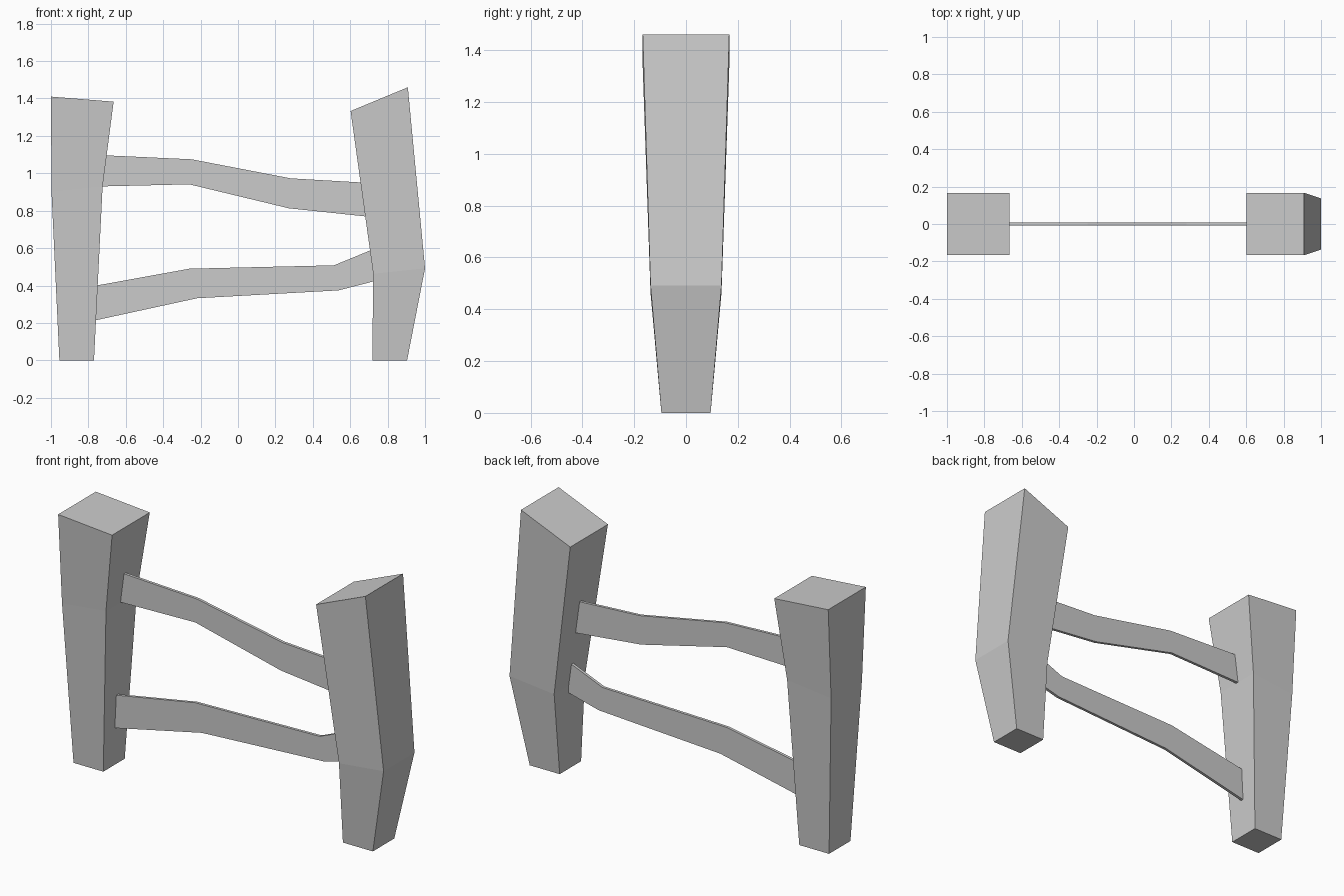
import bpy

if "Cube" in bpy.data.objects:
    bpy.data.objects.remove(bpy.data.objects["Cube"])


def make_mesh(name, verts, faces):
    mesh = bpy.data.meshes.new(name)
    mesh.from_pydata(verts, [], faces)
    obj = bpy.data.objects.new(name, mesh)
    bpy.context.collection.objects.link(obj)
    return obj


def loft(name, rings):
    """Skin a list of four-point rings and cap both ends."""
    verts = [p for ring in rings for p in ring]
    faces = [(3, 2, 1, 0)]
    for r in range(len(rings) - 1):
        a, b = 4 * r, 4 * r + 4
        for i in range(4):
            j = (i + 1) % 4
            faces.append((a + i, a + j, b + j, b + i))
    n = len(verts)
    faces.append((n - 4, n - 3, n - 2, n - 1))
    return make_mesh(name, verts, faces)


def post(name, sections):
    """Section: left x, left z, right x, right z, half depth."""
    return loft(name, [[(xl, -h, zl), (xr, -h, zr), (xr, h, zr), (xl, h, zl)]
                       for xl, zl, xr, zr, h in sections])


def rail(name, sections, h=0.008):
    """Section: lower x, lower z, upper x, upper z."""
    return loft(name, [[(xb, -h, zb), (xb, h, zb), (xt, h, zt), (xt, -h, zt)]
                       for xb, zb, xt, zt in sections])


# Crooked posts that widen upward
post("left_post", [(-0.955, 0, -0.77, 0, 0.095),
                   (-0.997, 0.90, -0.724, 0.93, 0.137),
                   (-1.0, 1.41, -0.665, 1.383, 0.167)])
post("right_post", [(0.718, 0, 0.904, 0, 0.095),
                    (0.723, 0.463, 1.0, 0.492, 0.137),
                    (0.602, 1.333, 0.908, 1.46, 0.167)])

# Thin bent rails between the posts
rail("upper_rail", [(-0.73, 0.93, -0.71, 1.096), (-0.26, 0.941, -0.249, 1.075),
                    (0.272, 0.813, 0.282, 0.973), (0.688, 0.769, 0.66, 0.951)])
rail("lower_rail", [(-0.767, 0.213, -0.757, 0.4), (-0.219, 0.332, -0.26, 0.49),
                    (0.537, 0.374, 0.513, 0.508), (0.728, 0.423, 0.715, 0.591)])
